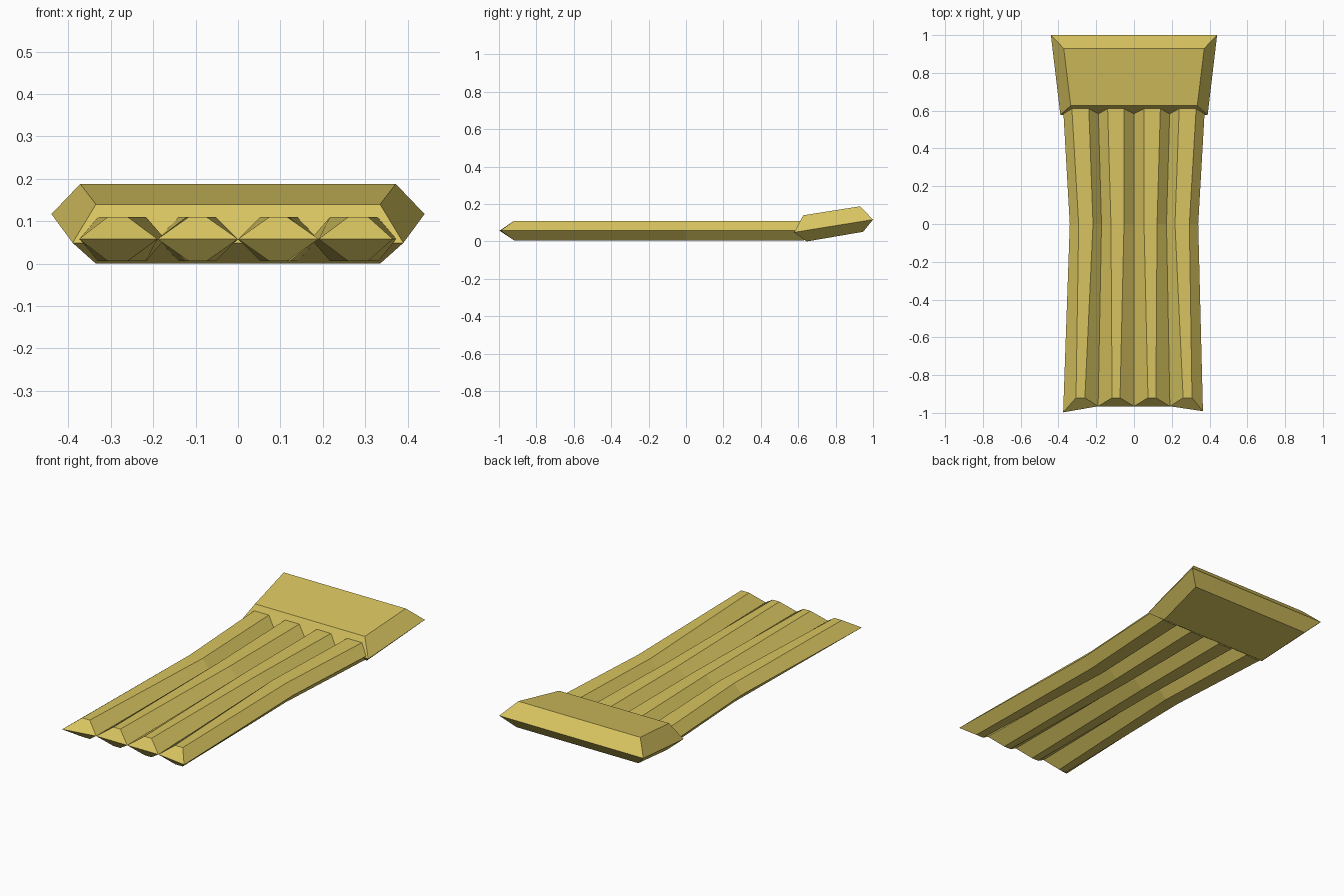
import bpy, bmesh

if "Cube" in bpy.data.objects:
    bpy.data.objects.remove(bpy.data.objects["Cube"])

mat = bpy.data.materials.new("khaki yellow")
mat.diffuse_color = (0.68, 0.55, 0.115, 1)
mat.use_nodes = True
mat.node_tree.nodes["Principled BSDF"].inputs["Base Color"].default_value = mat.diffuse_color


def make_object(name, verts, faces):
    bm = bmesh.new()
    vs = [bm.verts.new(v) for v in verts]
    for f in faces:
        bm.faces.new([vs[i] for i in f])
    bmesh.ops.recalc_face_normals(bm, faces=bm.faces)
    me = bpy.data.meshes.new(name)
    bm.to_mesh(me)
    bm.free()
    me.materials.append(mat)
    ob = bpy.data.objects.new(name, me)
    bpy.context.collection.objects.link(ob)
    return ob


def loft(name, sections):
    """Skin six-point sections (L, TL, TR, R, BR, BL), with wedge-shaped ends."""
    verts = [p for s in sections for p in s]
    faces = []
    for k in range(len(sections) - 1):
        a, b = 6 * k, 6 * k + 6
        for i in range(6):
            j = (i + 1) % 6
            faces.append((a + i, a + j, b + j, b + i))
    for o in (0, 6 * (len(sections) - 1)):
        faces += [(o, o + 1, o + 2, o + 3), (o, o + 3, o + 4, o + 5)]
    return make_object(name, verts, faces)


# Mattress strips: rim y, flat y, seam x positions, flat x ranges (outer, inner)
MID, TOP, BOT = 0.058, 0.11, 0.006
rows = [
    (-0.965, -0.92, (-0.375, -0.19, 0, 0.19, 0.365), ((0.307, 0.26), (0.116, 0.074))),
    (0.0, 0.0, (-0.34, -0.172, 0, 0.172, 0.34), ((0.293, 0.217), (0.122, 0.053))),
    (0.70, 0.63, (-0.38, -0.192, 0, 0.192, 0.38), ((0.33, 0.24), (0.14, 0.053))),
]
for n in range(4):
    sections = []
    for k, (yr, yf, seams, flats) in enumerate(rows):
        out, inn = flats[0 if n in (0, 3) else 1]
        x0, x1 = (-out, -inn) if n < 2 else (inn, out)
        # outermost front corners are pulled slightly forward
        yl = yr - 0.032 if k == 0 and n == 0 else yr
        yrt = yr - 0.026 if k == 0 and n == 3 else yr
        sections.append([(seams[n], yl, MID), (x0, yf, TOP), (x1, yf, TOP),
                         (seams[n + 1], yrt, MID), (x1, yf, BOT), (x0, yf, BOT)])
    loft(f"mattress_strip_{n + 1}", sections)

# Tilted, bevelled pillow at the back
pillow = []
for rim, top, bot in (
    ((0.39, 0.578, 0.049), (0.335, 0.627, 0.14), (0.335, 0.645, 0.0)),
    ((0.44, 1.0, 0.117), (0.372, 0.93, 0.188), (0.372, 0.947, 0.052)),
):
    def flip(p):
        return (-p[0], p[1], p[2])
    pillow.append([flip(rim), flip(top), top, rim, bot, flip(bot)])
loft("pillow", pillow)
